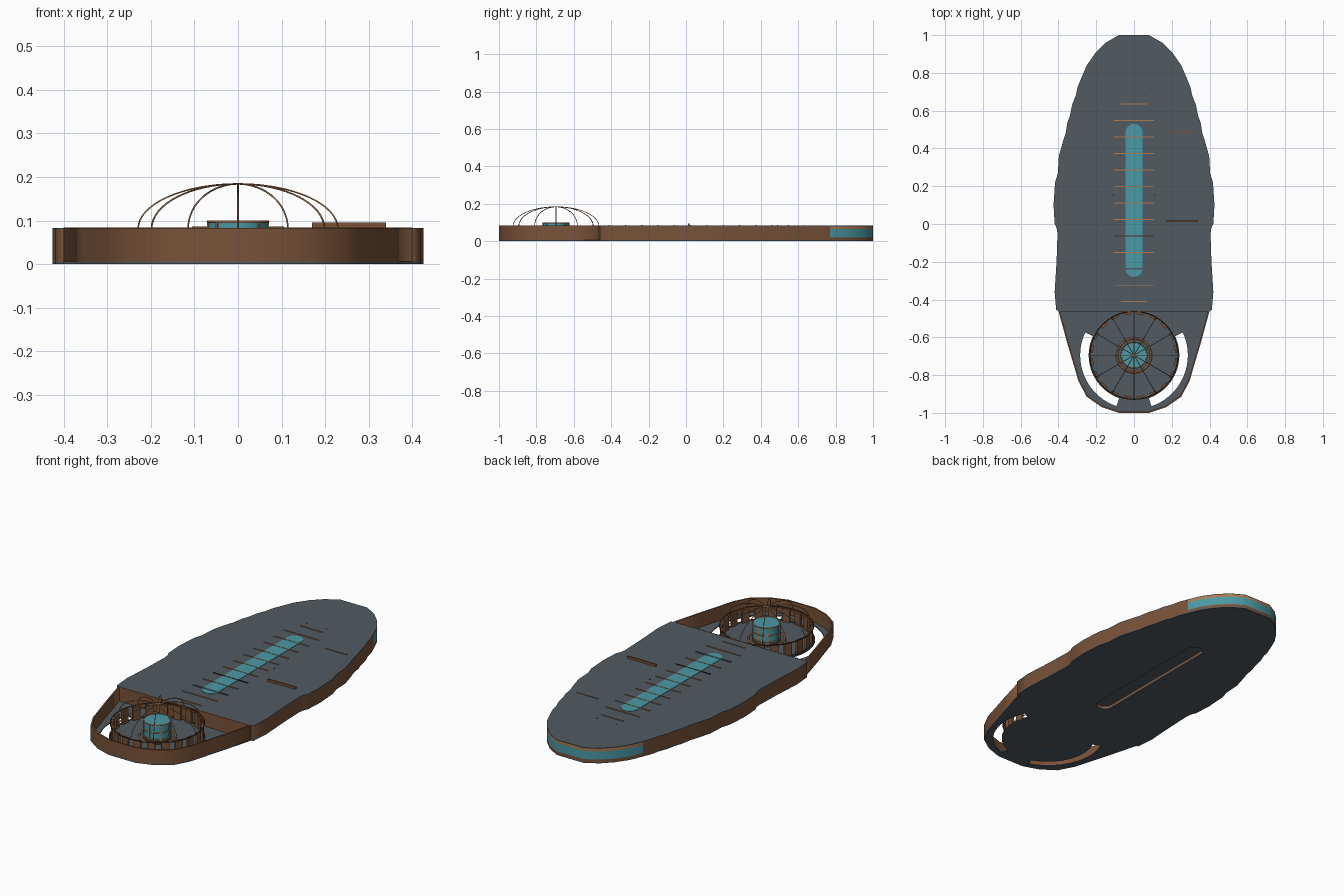
import bpy, math
from math import cos, sin, pi, radians

cube = bpy.data.objects.get("Cube")
if cube:
    bpy.data.objects.remove(cube)


def material(name, r, g, b):
    m = bpy.data.materials.new(name)
    m.use_nodes = True
    m.diffuse_color = (r, g, b, 1)
    bsdf = next(n for n in m.node_tree.nodes if n.type == 'BSDF_PRINCIPLED')
    bsdf.inputs["Base Color"].default_value = (r, g, b, 1)
    return m


SLATE = material("slate", .085, .105, .12)
BROWN = material("brown", .19, .085, .04)
DARK = material("dark_brown", .06, .028, .014)
COPPER = material("copper", .42, .2, .08)
CYAN = material("cyan_glass", .07, .32, .38)

H = .083            # deck height
BULKHEAD = -.46     # where the deck ends and the open well begins
PIT = -.695         # centre of the round pit


def plate(name, loops, z0, z1, mat):
    """Flat plate from an outline and optional hole loops."""
    cu = bpy.data.curves.new(name, 'CURVE')
    cu.dimensions, cu.fill_mode, cu.extrude = '2D', 'BOTH', (z1 - z0) / 2
    for pts in loops:
        s = cu.splines.new('POLY')
        s.points.add(len(pts) - 1)
        for p, (x, y) in zip(s.points, pts):
            p.co = (x, y, 0, 1)
        s.use_cyclic_u = True
    tmp = bpy.data.objects.new(name + "_curve", cu)
    bpy.context.collection.objects.link(tmp)
    dg = bpy.context.evaluated_depsgraph_get()
    me = bpy.data.meshes.new_from_object(tmp.evaluated_get(dg))
    bpy.data.objects.remove(tmp)
    me.materials.clear()
    me.materials.append(mat)
    ob = bpy.data.objects.new(name, me)
    ob.location.z = (z0 + z1) / 2
    bpy.context.collection.objects.link(ob)
    return ob


def finish(name, mat, smooth=False):
    ob = bpy.context.object
    ob.name = name
    ob.data.materials.append(mat)
    if smooth:
        bpy.ops.object.shade_smooth_by_angle()
    return ob


def box(name, centre, size, mat, turn=0):
    bpy.ops.mesh.primitive_cube_add(size=1, location=centre, rotation=(0, 0, turn))
    bpy.context.object.scale = size
    return finish(name, mat)


def cylinder(name, r, z0, z1, mat):
    bpy.ops.mesh.primitive_cylinder_add(vertices=32, radius=r, depth=z1 - z0,
                                        location=(0, PIT, (z0 + z1) / 2))
    return finish(name, mat, True)


def hoop(name, r, z, thick, mat):
    bpy.ops.mesh.primitive_torus_add(major_segments=48, minor_segments=6, major_radius=r,
                                     minor_radius=thick, location=(0, PIT, z))
    return finish(name, mat, True)


def arc(r, a0, a1, n, cy=PIT):
    steps = [radians(a0 + (a1 - a0) * i / n) for i in range(n + 1)]
    return [(r * cos(a), cy + r * sin(a)) for a in steps]


def mirrored(side):
    return side + [(-x, y) for x, y in reversed(side)]


# Half outlines, front to back
front_side = [(.08, -1), (.17, -.97), (.25, -.915), (.295, -.83), (.315, -.76),
              (.355, -.625), (.4, BULKHEAD)]
back_side = [(.4, BULKHEAD), (.412, -.455), (.42, -.36), (.41, -.2), (.405, -.05), (.41, -.02),
             (.42, 0), (.426, .1), (.422, .16), (.418, .22), (.403, .27), (.398, .36),
             (.375, .44), (.362, .48), (.352, .54), (.34, .57), (.328, .63), (.308, .68),
             (.3, .72), (.28, .77), (.25, .84), (.205, .905), (.15, .96), (.08, 1)]
hull = mirrored(back_side)
capsule = arc(.045, 0, 180, 12, .485) + arc(.045, 180, 360, 12, -.235)

# Floor plate with two curved slots and a long groove
slot = arc(.285, -71, 25, 20) + arc(.24, 25, -71, 20)
plate("floor", [mirrored(front_side + back_side[1:]), slot, [(-x, y) for x, y in slot], capsule],
      0, .006, SLATE)

# Hull layers, with a glazed band round the back
plate("hull_lower", [hull, capsule], .006, .02, BROWN)
plate("groove_ceiling", [capsule], .018, .0205, SLATE)
for name, z0, z1, accent in (("hull_windows", .02, .065, CYAN), ("hull_upper", .065, .079, COPPER)):
    band = plate(name, [hull], z0, z1, BROWN)
    band.data.materials.append(accent)
    for f in band.data.polygons:
        if f.center.y > .77 and abs(f.normal.z) < .5:
            f.material_index = 1
plate("deck", [hull], .079, H, SLATE)
box("bulkhead", (0, BULKHEAD - .002, H / 2 + .002), (.8, .005, H - .003), BROWN)

# Thin rim round the open well
inner = [(x * .98, BULKHEAD + (y - BULKHEAD) * .985) for x, y in front_side]
rim = list(reversed(front_side)) + [(-x, y) for x, y in front_side]
rim += [(-x, y) for x, y in reversed(inner)] + inner
plate("rim_wall", [rim], .006, H, BROWN)

# Long skylight and the bars across it
plate("skylight", [capsule], H, H + .002, CYAN)
for i in range(13):
    y = .635 - i * .0872
    half = .068 if i in (0, 12) else .105
    dark = i in (8, 10)
    box("skylight_bar", (0, y, H + .0015), (2 * half, .009 if i == 10 else .005, .004),
        SLATE if i == 10 else DARK if dark else COPPER)
for s in (-1, 1):
    box("deck_stud", (s * .11, .155, H), (.006, .006, .003), DARK)
    box("deck_stud", (s * .06, .68, H), (.006, .006, .003), DARK)

# Fins on the left of the deck
box("raised_fin", (.255, .015, H + .006), (.17, .009, .012), BROWN)
box("low_fin", (.25, .49, H + .001), (.13, .005, .003), BROWN)

# Pit wall made of upright panels between hoops
for i in range(20):
    a = 2 * pi * (i + .5) / 20
    box("pit_panel", (.224 * cos(a), PIT + .224 * sin(a), .042), (.012, .04, .072), BROWN, a)
hoop("pit_top_hoop", .233, H - .003, .003, DARK)
hoop("pit_base_hoop", .233, .008, .003, DARK)

# Central lamp
cylinder("lamp_base", .072, -.0, .012, BROWN)
cylinder("lamp_glass", .068, .012, .097, CYAN)
hoop("lamp_foot", .09, .01, .006, COPPER)
for z in (.02, .055, .097):
    hoop("lamp_band", .069, z, .003, COPPER)
for i in range(8):
    a = pi * i / 4
    box("lamp_strip", (.069 * cos(a), PIT + .069 * sin(a), .055), (.004, .005, .085), COPPER, a)

# Open dome of twelve ribs
for i in range(12):
    a = 2 * pi * i / 12
    cu = bpy.data.curves.new("dome_rib", 'CURVE')
    cu.dimensions, cu.bevel_depth, cu.bevel_resolution = '3D', .002, 1
    s = cu.splines.new('POLY')
    s.points.add(16)
    for k, p in enumerate(s.points):
        t = pi / 2 * k / 16
        p.co = (.229 * cos(t) * cos(a), PIT + .229 * cos(t) * sin(a), H - .002 + .103 * sin(t), 1)
    cu.materials.append(COPPER)
    bpy.context.collection.objects.link(bpy.data.objects.new("dome_rib", cu))
